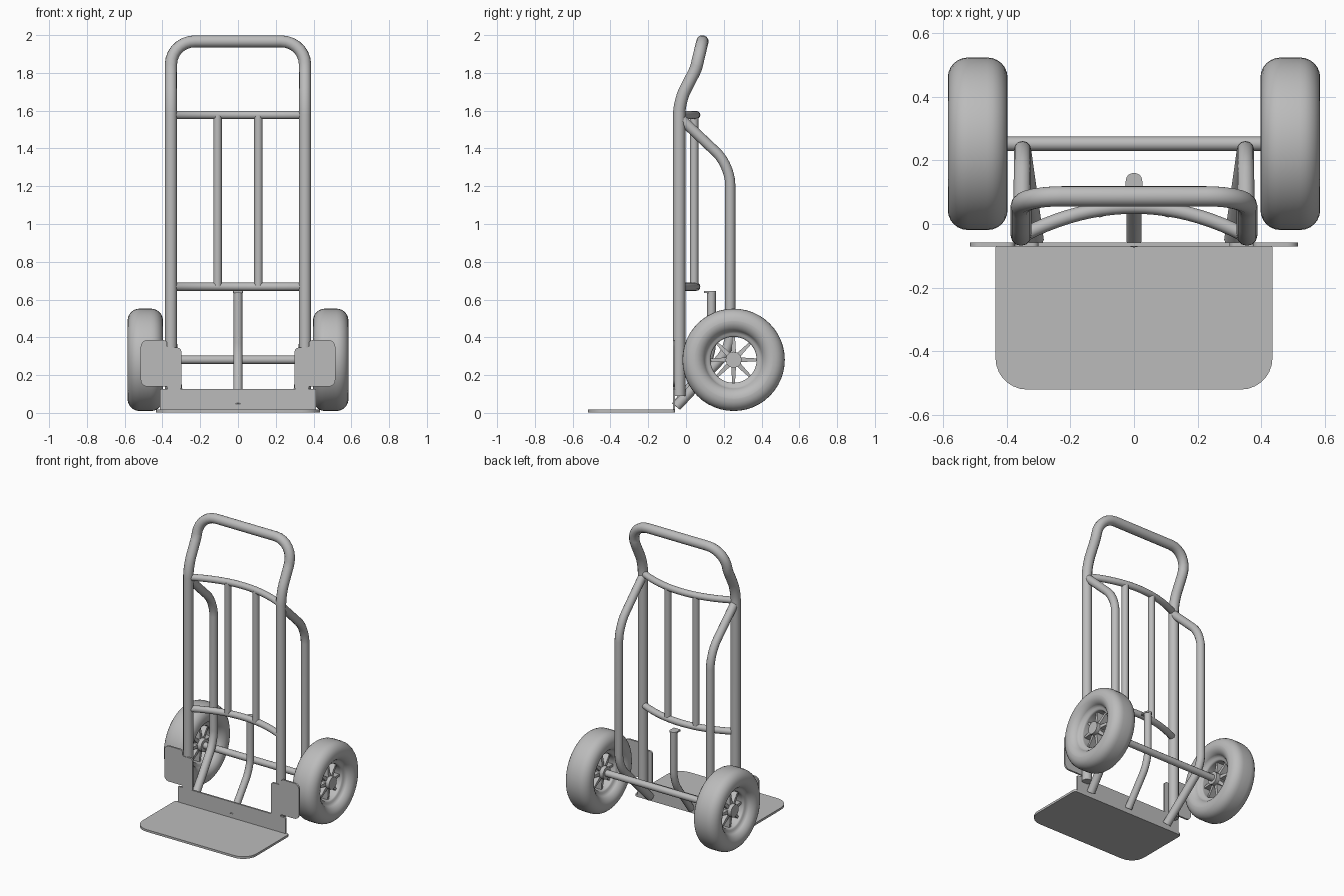
import bpy, bmesh, math
from mathutils import Vector, Matrix

if "Cube" in bpy.data.objects:
    bpy.data.objects.remove(bpy.data.objects["Cube"])

grey = bpy.data.materials.new("light_grey_metal")
grey.diffuse_color = (0.5, 0.5, 0.5, 1)
grey.use_nodes = True
grey.node_tree.nodes["Principled BSDF"].inputs["Base Color"].default_value = grey.diffuse_color


def fillet(pts, radii, closed=False, n=7):
    """Round each corner of a path by its setback distance."""
    P = [Vector(p) for p in pts]
    out = []
    for i, p in enumerate(P):
        r = radii[i] if isinstance(radii, (list, tuple)) else radii
        if r == 0 or (not closed and i in (0, len(P) - 1)):
            out.append(p)
            continue
        a = p + (P[i - 1] - p).normalized() * r
        b = p + (P[(i + 1) % len(P)] - p).normalized() * r
        for k in range(n + 1):
            t = k / n
            # blend of a quadratic and a rounder cubic corner
            c1, c2 = a.lerp(p, 0.56), b.lerp(p, 0.56)
            out.append(a * (1 - t) ** 3 + c1 * 3 * t * (1 - t) ** 2 + c2 * 3 * t * t * (1 - t) + b * t ** 3)
    return out


def tube(name, pts, r):
    cu = bpy.data.curves.new(name, 'CURVE')
    cu.dimensions = '3D'
    cu.bevel_depth = r
    cu.bevel_resolution = 4
    cu.use_fill_caps = True
    sp = cu.splines.new('POLY')
    sp.points.add(len(pts) - 1)
    for q, p in zip(sp.points, pts):
        q.co = (*p, 1)
    ob = bpy.data.objects.new(name, cu)
    bpy.context.collection.objects.link(ob)
    bpy.ops.object.select_all(action='DESELECT')
    ob.select_set(True)
    bpy.context.view_layer.objects.active = ob
    bpy.ops.object.convert(target='MESH')
    return bpy.context.object


def finish(name, bm):
    bmesh.ops.recalc_face_normals(bm, faces=bm.faces)
    me = bpy.data.meshes.new(name)
    bm.to_mesh(me)
    bm.free()
    ob = bpy.data.objects.new(name, me)
    bpy.context.collection.objects.link(ob)
    return ob


def plate(name, pts, radii, thick):
    """Flat rounded outline, extruded along the vector thick."""
    bm = bmesh.new()
    f = bm.faces.new([bm.verts.new(p) for p in fillet(pts, radii, True)])
    g = bmesh.ops.extrude_face_region(bm, geom=[f])
    bmesh.ops.translate(bm, verts=[v for v in g['geom'] if isinstance(v, bmesh.types.BMVert)], vec=thick)
    return finish(name, bm)


# bent handle frame
half = [(0.355, -0.036, 0.09), (0.355, -0.036, 1.65), (0.355, 0.052, 1.82), (0.355, 0.087, 1.967)]
path = half + [(-x, y, z) for x, y, z in reversed(half)]
tube("handle_frame", fillet(path, [0, .07, .022, .128, .128, .022, .07, 0]), 0.0325)

# bowed cross bars and the slats between them
for name, z in (("upper_cross_bar", 1.577), ("lower_cross_bar", 0.668)):
    xs = [-0.35 + 0.7 * i / 20 for i in range(21)]
    tube(name, [(x, 0.054 - 0.09 * (x / 0.35) ** 2, z) for x in xs], 0.022)
for s, side in ((-1, "left"), (1, "right")):
    tube(side + "_slat", [(s * .108, .043, .668), (s * .108, .043, 1.577)], 0.0225)

    # rear support tube
    tube(side + "_rear_support", fillet(
        [(s * .352, -.03, 1.56), (s * .35, .234, 1.31), (s * .35, .234, .34), (s * .31, -.05, .035)],
        [0, .1, .08, 0]), 0.027)

    # side guard plate with stepped outline
    plate(side + "_guard_plate",
          [(s * x, -.07, z) for x, z in ((.30, .125), (.375, .125), (.375, .14), (.515, .14), (.515, .385),
                                         (.375, .385), (.375, .345), (.30, .345))],
          [.01, .005, .004, .035, .035, .02, .01, .02], (0, .012, 0))

# centre post with top tab
tube("centre_post", fillet([(0, -.055, .035), (0, .135, .29), (0, .135, .64)], .08), 0.0235)
plate("centre_post_tab", [(-.026, .095, .635), (.026, .095, .635), (.026, .16, .635), (-.026, .16, .635)],
      [.004, .004, .025, .025], (0, 0, .01))

# toe plate and its upright back
plate("toe_plate", [(-.435, -.52, .003), (.435, -.52, .003), (.435, -.058, .003), (-.435, -.058, .003)],
      [.1, .1, .02, .02], (0, 0, .015))
plate("toe_plate_back", [(-.412, -.07, .003), (.412, -.07, .003), (.412, -.07, .127), (-.412, -.07, .127)],
      [0, 0, .008, .008], (0, .012, 0))

# axle
WY, WZ = 0.252, 0.281
tube("axle", [(-.5, WY, WZ), (.5, WY, WZ)], 0.0225)

# tyre cross-section: (offset along axle, radius)
section = fillet([(-.04, .122, 0), (-.052, .15, 0), (-.094, .165, 0), (-.094, .271, 0),
                  (.094, .271, 0), (.094, .165, 0), (.052, .15, 0), (.04, .122, 0)],
                 [.008, .012, .04, .064, .064, .04, .012, .008], True, 6)
for s, side in ((-1, "left"), (1, "right")):
    place = Matrix.Translation((s * .491, WY, WZ))
    bm = bmesh.new()
    N = 48
    rings = []
    for i in range(N):
        a = math.tau * i / N
        rings.append([bm.verts.new(place @ Vector((p.x, p.y * math.cos(a), p.y * math.sin(a)))) for p in section])
    m = len(section)
    for i in range(N):
        for j in range(m):
            A, B = rings[i], rings[(i + 1) % N]
            bm.faces.new((A[j], A[(j + 1) % m], B[(j + 1) % m], B[j]))
    finish(side + "_tyre", bm)

    # hub and eight tapered spokes
    tube(side + "_hub", [(s * .43, WY, WZ), (s * .55, WY, WZ)], 0.043)
    bm = bmesh.new()
    for i in range(8):
        g = bmesh.ops.create_cube(bm, size=1)
        for v in g['verts']:
            outer = v.co.z > 0
            v.co = Vector((v.co.x * (.045 if outer else .07), v.co.y * (.014 if outer else .026),
                           .128 if outer else .03))
        bmesh.ops.transform(bm, verts=g['verts'], matrix=place @ Matrix.Rotation(math.tau * i / 8, 4, 'X'))
    finish(side + "_wheel_spokes", bm)

# one colour, smooth shading with sharp edges kept
for ob in bpy.context.scene.objects:
    ob.data.materials.clear()
    ob.data.materials.append(grey)
    ob.select_set(True)
    bpy.context.view_layer.objects.active = ob
bpy.ops.object.shade_smooth_by_angle(angle=math.radians(35))
